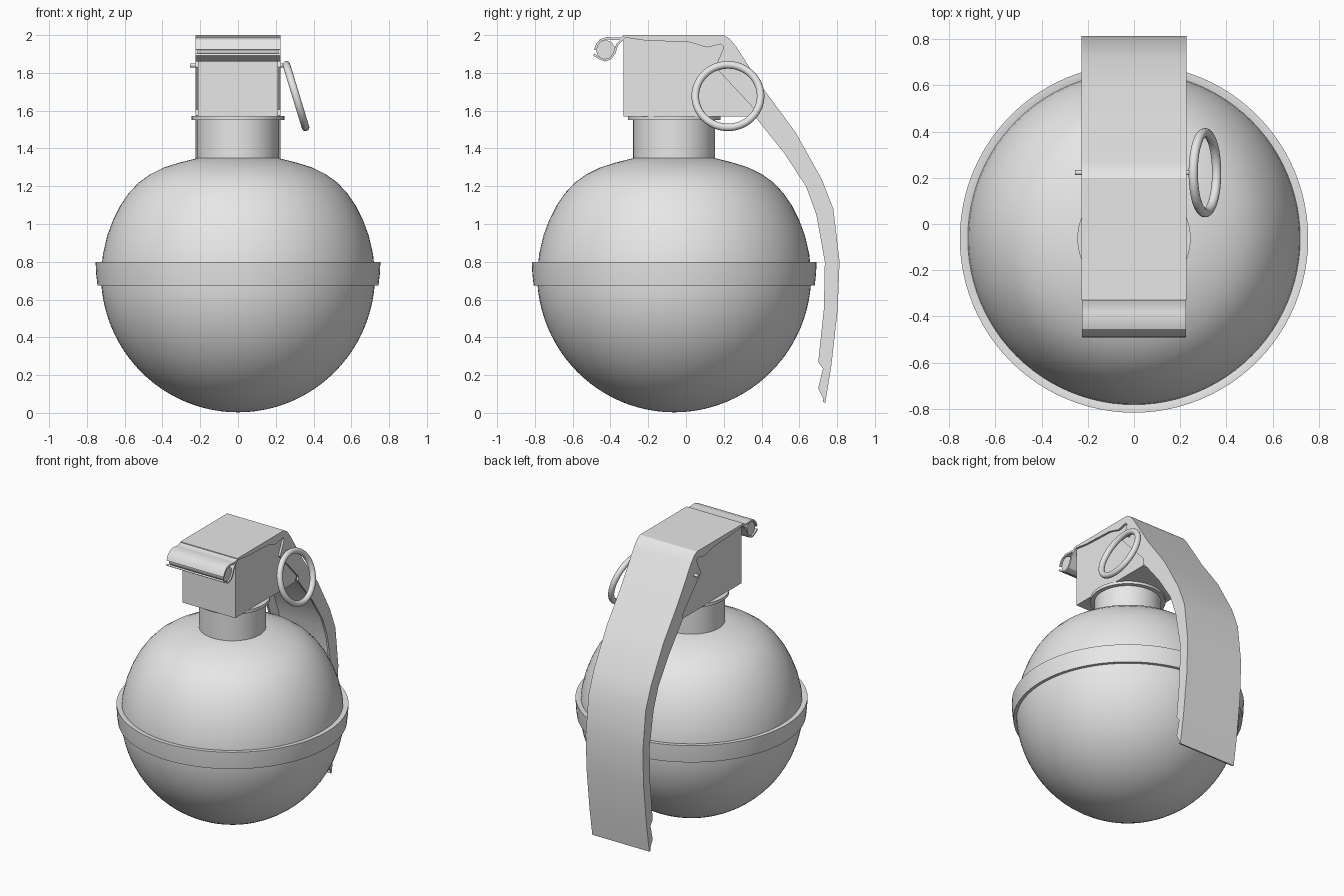
import bpy, bmesh, math
from mathutils import Vector

if "Cube" in bpy.data.objects:
    bpy.data.objects.remove(bpy.data.objects["Cube"])

CY = -0.0625  # axis of the round parts in y

grey = bpy.data.materials.new("plain grey")
grey.diffuse_color = (0.8, 0.8, 0.8, 1)
grey.use_nodes = True
grey.node_tree.nodes["Principled BSDF"].inputs["Base Color"].default_value = grey.diffuse_color


def finish(name, bm, smooth=30):
    bmesh.ops.recalc_face_normals(bm, faces=bm.faces)
    me = bpy.data.meshes.new(name)
    bm.to_mesh(me)
    bm.free()
    ob = bpy.data.objects.new(name, me)
    bpy.context.collection.objects.link(ob)
    me.materials.append(grey)
    bpy.ops.object.select_all(action='DESELECT')
    ob.select_set(True)
    bpy.context.view_layer.objects.active = ob
    bpy.ops.object.shade_smooth_by_angle(angle=math.radians(smooth))
    return ob


def lathe(name, profile, closed=False, n=96):
    """Spin an (r, z) profile around the body axis."""
    bm = bmesh.new()
    vs = [bm.verts.new((r, CY, z)) for r, z in profile]
    pairs = list(zip(vs, vs[1:])) + ([(vs[-1], vs[0])] if closed else [])
    es = [bm.edges.new(p) for p in pairs]
    bmesh.ops.spin(bm, geom=vs + es, cent=(0, CY, 0), axis=(0, 0, 1),
                   angle=2 * math.pi, steps=n, use_merge=True)
    bmesh.ops.remove_doubles(bm, verts=bm.verts, dist=1e-4)
    return finish(name, bm)


def prism(name, pts, x0, x1):
    """Extrude a (y, z) outline from x0 to x1."""
    bm = bmesh.new()
    f = bm.faces.new([bm.verts.new((x0, y, z)) for y, z in pts])
    r = bmesh.ops.extrude_face_region(bm, geom=[f])
    vs = [g for g in r["geom"] if isinstance(g, bmesh.types.BMVert)]
    bmesh.ops.translate(bm, vec=(x1 - x0, 0, 0), verts=vs)
    return finish(name, bm)


def sheet(name, path, t, w):
    """Bent sheet: path thickened to its right-hand side by t, half width w."""
    p = [Vector(q) for q in path]
    inner = []
    for i, q in enumerate(p):
        d = (p[min(i + 1, len(p) - 1)] - p[max(i - 1, 0)]).normalized()
        inner.append(q + Vector((d.y, -d.x)) * t)
    return prism(name, [tuple(q) for q in p + inner[::-1]], -w, w)


def rod(name, x0, x1, y, z, r, n=24):
    return prism(name, [(y + r * math.cos(2 * math.pi * i / n),
                         z + r * math.sin(2 * math.pi * i / n)) for i in range(n)], x0, x1)


# round body: half ellipse below, shouldered profile above
body = [(0.726 * math.sin(a), 0.735 - 0.732 * math.cos(a))
        for a in (math.pi / 2 * i / 24 for i in range(25))]
body += [(0.715, 0.84), (0.692, 0.94), (0.66, 1.025), (0.622, 1.1), (0.577, 1.165),
         (0.525, 1.22), (0.465, 1.263), (0.39, 1.3), (0.31, 1.325), (0.21, 1.35), (0, 1.35)]
lathe("body", body)

# belt round the middle
lathe("belt", [(0.70, 0.675), (0.744, 0.675), (0.751, 0.735), (0.754, 0.80),
               (0.728, 0.80), (0.70, 0.79)], closed=True)

# neck and collar
lathe("neck", [(0, 1.33), (0.217, 1.33), (0.217, 1.56), (0, 1.56)])
lathe("collar", [(0, 1.55), (0.245, 1.55), (0.245, 1.572), (0, 1.572)])

# head block
prism("head_block", [(-0.33, 1.568), (-0.33, 1.992), (0.19, 1.99), (0.25, 1.93),
                     (0.395, 1.70), (0.36, 1.6), (0.34, 1.568)], -0.211, 0.211)

# lever: bent sheet with a flange down each side
outer = [(-0.33, 2.0), (0.2, 2.0), (0.23, 1.982), (0.265, 1.94), (0.41, 1.715), (0.58, 1.485),
         (0.72, 1.235), (0.78, 1.08), (0.813, 0.8), (0.803, 0.55), (0.77, 0.255), (0.738, 0.055)]
inner = [(0.70, 0.13), (0.725, 0.235), (0.70, 0.27), (0.73, 0.55), (0.735, 0.8), (0.69, 1.05),
         (0.635, 1.2), (0.52, 1.375), (0.36, 1.575), (0.365, 1.605), (0.155, 1.83),
         (0.2, 1.935), (0.185, 1.952), (0.11, 1.935), (0.02, 1.962), (-0.22, 1.972), (-0.33, 1.988)]
sheet("lever", outer, 0.014, 0.226)
for side, s in (("right", 1), ("left", -1)):
    prism("lever_flange_" + side, outer + inner, s * 0.211, s * 0.2262)

# hinge at the front: rod, curled cover and catch below
rod("hinge_rod", -0.215, 0.215, -0.425, 1.922, 0.05)
sheet("hinge_cover", [(-0.487, 1.925), (-0.475, 1.955), (-0.455, 1.978), (-0.42, 1.99),
                      (-0.38, 1.987), (-0.35, 1.987), (-0.32, 1.998)], 0.013, 0.226)
sheet("hinge_catch", [(-0.32, 1.988), (-0.36, 1.945), (-0.375, 1.9), (-0.395, 1.873),
                      (-0.43, 1.86), (-0.46, 1.872), (-0.492, 1.892)], 0.012, 0.226)

# safety pin and pull ring
rod("safety_pin", -0.255, 0.265, 0.222, 1.84, 0.011, 16)
bpy.ops.mesh.primitive_torus_add(
    major_radius=0.173, minor_radius=0.02, major_segments=64, minor_segments=16,
    location=(0.307, 0.222, 1.677), rotation=(0, math.radians(73), 0))
ring = bpy.context.object
ring.name = "pull_ring"
ring.data.materials.append(grey)
bpy.ops.object.shade_smooth()
